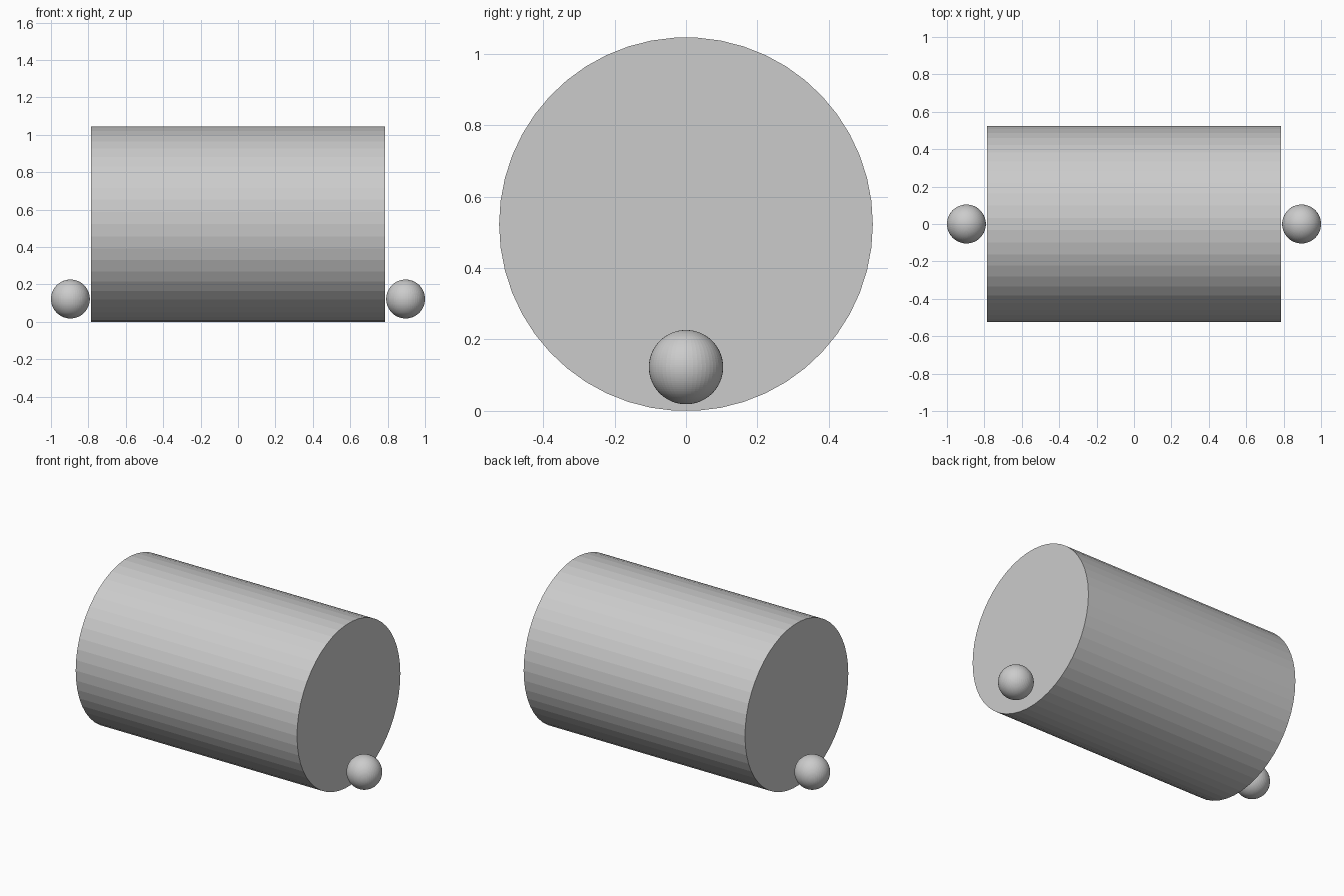
import bpy, math

if "Cube" in bpy.data.objects:
    bpy.data.objects.remove(bpy.data.objects["Cube"])

RADIUS, LENGTH, SIDES = 0.5235, 1.57, 50
BALL_RADIUS, BALL_X, BALL_Z = 0.104, 0.896, 0.122

# Horizontal drum lying along x, resting on a flat facet
bpy.ops.mesh.primitive_cylinder_add(
    vertices=SIDES, radius=RADIUS, depth=LENGTH,
    location=(0, 0, RADIUS * math.cos(math.pi / SIDES)),
    rotation=(0, math.pi / 2, 0))
bpy.context.object.name = "drum"

# Small ball just off each end of the drum, near the bottom
for side, sign in (("left", -1), ("right", 1)):
    bpy.ops.mesh.primitive_uv_sphere_add(
        segments=SIDES, ring_count=SIDES, radius=BALL_RADIUS,
        location=(sign * BALL_X, 0, BALL_Z))
    bpy.context.object.name = side + "_ball"
